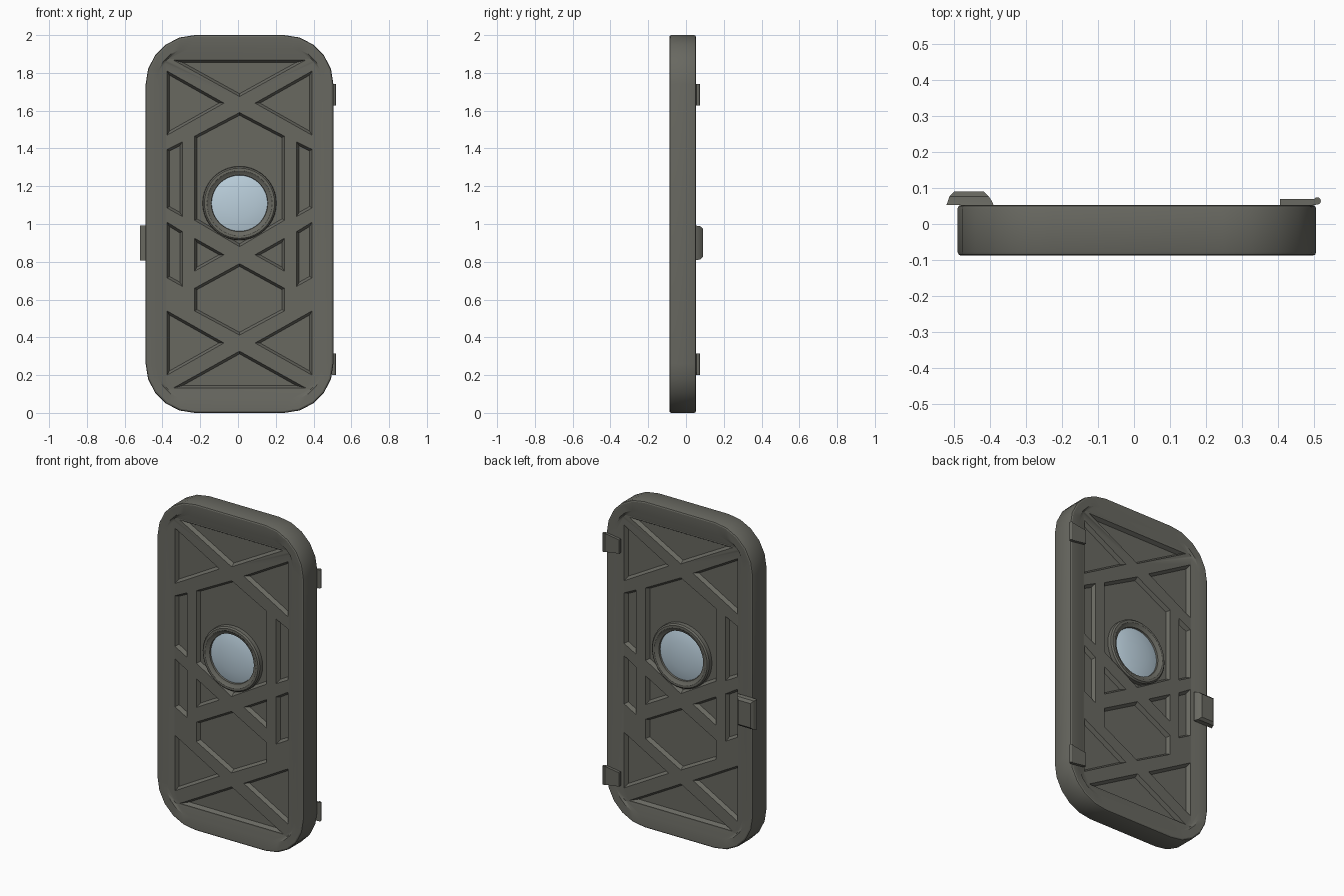
import bpy, bmesh, math
from mathutils import Vector, Matrix
from mathutils.geometry import tessellate_polygon

if "Cube" in bpy.data.objects:
    bpy.data.objects.remove(bpy.data.objects["Cube"])

CX, CZ = 0.008, 1.0                      # panel centre
YF, YB, YM = -0.088, 0.053, -0.0175      # front face, back face, mid plane
RIB, FLOOR, SLOPE = 0.014, 0.036, 0.013  # depth of ribs and pocket floors, wall slope


def material(name, rgb):
    m = bpy.data.materials.new(name)
    m.diffuse_color = (*rgb, 1)
    m.use_nodes = True
    m.node_tree.nodes["Principled BSDF"].inputs["Base Color"].default_value = m.diffuse_color
    return m


GREY = material("dark olive grey", (0.138, 0.138, 0.118))
GLASS = material("pale blue glass", (0.50, 0.63, 0.72))


def finish(bm, name, mat, angle=35):
    bmesh.ops.remove_doubles(bm, verts=bm.verts, dist=1e-5)
    bmesh.ops.recalc_face_normals(bm, faces=bm.faces)
    me = bpy.data.meshes.new(name)
    bm.to_mesh(me)
    bm.free()
    me.materials.append(mat)
    ob = bpy.data.objects.new(name, me)
    bpy.context.collection.objects.link(ob)
    bpy.context.view_layer.objects.active = ob
    ob.select_set(True)
    bpy.ops.object.shade_smooth_by_angle(angle=math.radians(angle))
    ob.select_set(False)
    return ob


def rounded_rect(hw, hh, r, n=5):
    pts = []
    for k, (sx, sz) in enumerate([(1, 1), (-1, 1), (-1, -1), (1, -1)]):
        for i in range(n + 1):
            a = math.radians(90 * k + 90 * i / n)
            pts.append((CX + sx * (hw - r) + r * math.cos(a), CZ + sz * (hh - r) + r * math.sin(a)))
    return pts


def inset(poly, d):
    # move every edge of a convex polygon inward by d
    n, c = len(poly), sum((Vector(p) for p in poly), Vector((0, 0))) / len(poly)
    lines = []
    for i in range(n):
        a, b = Vector(poly[i]), Vector(poly[(i + 1) % n])
        t = (b - a).normalized()
        nrm = Vector((-t.y, t.x))
        if nrm.dot(c - a) < 0:
            nrm = -nrm
        lines.append((a + nrm * d, t))
    out = []
    for i in range(n):
        (p, t), (q, u) = lines[i - 1], lines[i]
        w = q - p
        out.append(p + t * ((w.x * u.y - w.y * u.x) / (t.x * u.y - t.y * u.x)))
    return out


# pocket outlines, x relative to the panel centre
centre = [
    [(-0.35, 1.868), (0.35, 1.868), (0, 1.675)],
    [(0, 1.59), (0.238, 1.465), (0.238, 1.02), (0, 0.88), (-0.238, 1.02), (-0.238, 1.465)],
    [(0, 0.79), (0.238, 0.66), (0.238, 0.54), (0, 0.412), (-0.238, 0.54), (-0.238, 0.66)],
    [(-0.35, 0.132), (0.35, 0.132), (0, 0.327)],
]
side = [
    [(0.384, 1.81), (0.082, 1.64), (0.384, 1.47)],
    [(0.384, 1.395), (0.303, 1.435), (0.303, 1.04), (0.384, 1.085)],
    [(0.384, 1.01), (0.303, 0.96), (0.303, 0.67), (0.384, 0.715)],
    [(0.238, 0.925), (0.082, 0.837), (0.238, 0.75)],
    [(0.384, 0.54), (0.082, 0.37), (0.384, 0.20)],
]
pockets = centre + side + [[(-x, z) for x, z in p] for p in side]
pockets = [[(CX + x, z) for x, z in p] for p in pockets]

# door panel: rounded rim, ribs and sunken pockets on both faces
bm = bmesh.new()


def loop(pts, y):
    return [bm.verts.new((x, y, z)) for x, z in pts]


def bridge(a, b):
    for i in range(len(a)):
        j = (i + 1) % len(a)
        bm.faces.new((a[i], a[j], b[j], b[i]))


HW, HH = 0.497, 1.0
for face, s in ((YF, 1), (YB, -1)):
    rings = [loop(rounded_rect(HW, HH, 0.26), YM),
             loop(rounded_rect(HW, HH, 0.26), face + s * 0.010),
             loop(rounded_rect(HW - 0.003, HH - 0.003, 0.257), face + s * 0.003),
             loop(rounded_rect(HW - 0.010, HH - 0.010, 0.25), face),
             loop(rounded_rect(HW - 0.060, HH - 0.070, 0.17), face + s * 0.002),
             loop(rounded_rect(HW - 0.105, HH - 0.120, 0.03), face + s * RIB)]
    for a, b in zip(rings, rings[1:]):
        bridge(a, b)
    tops = [rings[-1]] + [loop(p, face + s * RIB) for p in pockets]
    flat = [v for l in tops for v in l]
    for tri in tessellate_polygon([[Vector((v.co.x, v.co.z, 0)) for v in l] for l in tops]):
        bm.faces.new([flat[i] for i in tri])
    for p, top in zip(pockets, tops[1:]):
        low = loop(inset(p, SLOPE), face + s * FLOOR)
        bridge(top, low)
        bm.faces.new(low)
finish(bm, "door_panel", GREY, 25)


def lathe(name, profile, mat, seg=40):
    # spin (radius, y) points round the window axis
    b = bmesh.new()
    vs = [b.verts.new((r, y, 0)) for r, y in profile]
    es = [b.edges.new(e) for e in zip(vs, vs[1:])]
    bmesh.ops.spin(b, geom=vs + es, cent=(0, 0, 0), axis=(0, 1, 0), angle=2 * math.pi, steps=seg)
    bmesh.ops.translate(b, verts=b.verts, vec=(CX, 0, 1.11))
    return finish(b, name, mat)


# round window frame and lens, front and back
for label, face, s in (("front", YF, 1), ("back", YB, -1)):
    ring = [(0.196, 0.040), (0.194, 0.012), (0.186, 0.004), (0.172, 0.004), (0.158, 0.014), (0.150, 0.016), (0.146, 0.036)]
    lathe("window_ring_" + label, [(r, face + s * d) for r, d in ring], GREY)
    lens = [(0.148, 0.026), (0.12, 0.019), (0.08, 0.0135), (0.04, 0.010), (0, 0.009)]
    lathe("window_glass_" + label, [(r, face + s * d) for r, d in lens], GLASS)

# latch handle: stacked rectangles (x0, x1, z0, z1, y)
bm = bmesh.new()
sections = [(-0.52, -0.39, 0.808, 0.992, 0.053), (-0.517, -0.392, 0.810, 0.990, 0.060),
            (-0.512, -0.402, 0.812, 0.988, 0.076), (-0.499, -0.416, 0.826, 0.974, 0.090)]
levels = [loop([(a, c), (b, c), (b, d), (a, d)], y) for a, b, c, d, y in sections]
for a, b in zip(levels, levels[1:]):
    bridge(a, b)
bm.faces.new(levels[0])
bm.faces.new(levels[-1])
finish(bm, "latch_handle", GREY, 25)

# hinges: tapered leaf plus knuckle pin
for label, z in (("upper", 1.685), ("lower", 0.258)):
    bm = bmesh.new()
    leaf = [(0.405, z - 0.042), (0.505, z - 0.057), (0.505, z + 0.057), (0.405, z + 0.042)]
    a, b = loop(leaf, 0.052), loop(leaf, 0.069)
    bridge(a, b)
    bm.faces.new(a)
    bm.faces.new(b)
    bmesh.ops.create_cone(bm, cap_ends=True, segments=12, radius1=0.010, radius2=0.010, depth=0.114,
                          matrix=Matrix.Translation((0.508, 0.064, z)))
    finish(bm, "hinge_" + label, GREY)
